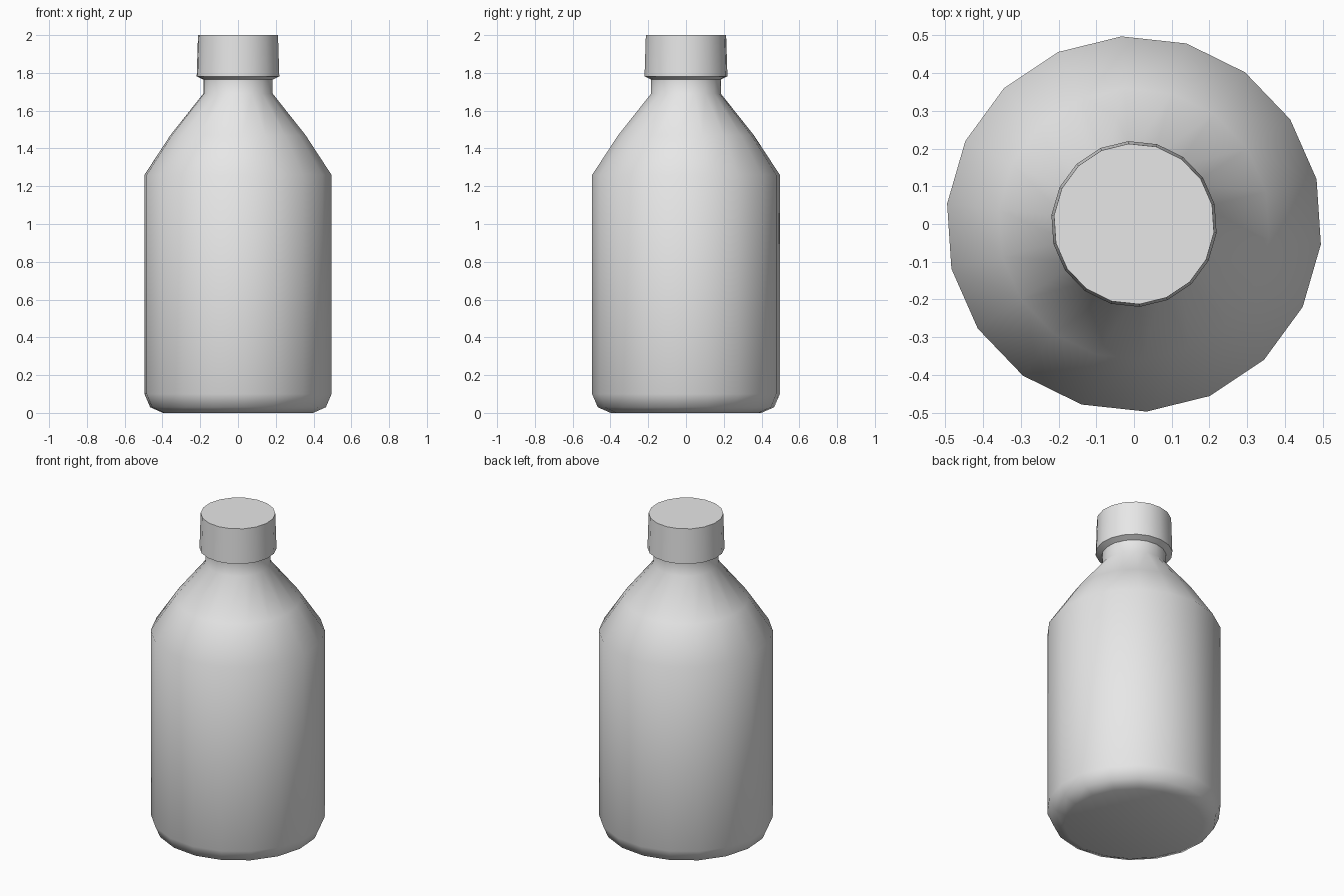
import bpy
import bmesh
from math import cos, sin, radians

cube = bpy.data.objects.get("Cube")
if cube:
    bpy.data.objects.remove(cube, do_unlink=True)

SIDES = 18
PHASE = radians(13.8)

# One plain grey for the whole bottle
grey = bpy.data.materials.new("plain grey")
grey.use_nodes = True
colour = (0.8, 0.8, 0.8, 1)
grey.diffuse_color = colour
grey.node_tree.nodes["Principled BSDF"].inputs["Base Color"].default_value = colour


def lathe(name, profile, close_bottom=False, close_top=False):
    """Turn a (radius, height) profile, listed from bottom to top, around z."""
    bm = bmesh.new()
    rings = []
    for r, z in profile:
        ring = []
        for i in range(SIDES):
            a = PHASE + radians(360 / SIDES) * i
            ring.append(bm.verts.new((r * cos(a), r * sin(a), z)))
        rings.append(ring)
    for low, high in zip(rings, rings[1:]):
        for i in range(SIDES):
            j = (i + 1) % SIDES
            bm.faces.new((low[i], low[j], high[j], high[i]))
    if close_bottom:
        bm.faces.new(rings[0][::-1])
    if close_top:
        bm.faces.new(rings[-1])
    mesh = bpy.data.meshes.new(name)
    bm.to_mesh(mesh)
    bm.free()
    mesh.materials.append(grey)
    obj = bpy.data.objects.new(name, mesh)
    bpy.context.collection.objects.link(obj)
    bpy.ops.object.select_all(action="DESELECT")
    obj.select_set(True)
    bpy.context.view_layer.objects.active = obj
    bpy.ops.object.shade_smooth_by_angle(angle=radians(65))
    return obj


# Rounded base, straight wall, sloping shoulder and neck
lathe("bottle_body", [(0.40, 0), (0.468, 0.03), (0.498, 0.1), (0.498, 1.26),
                      (0.36, 1.47), (0.185, 1.69), (0.185, 1.765)],
      close_bottom=True)

# Slightly tapered cap with an underside lip that meets the neck
lathe("bottle_cap", [(0.185, 1.765), (0.22, 1.782), (0.213, 2.0)], close_top=True)
